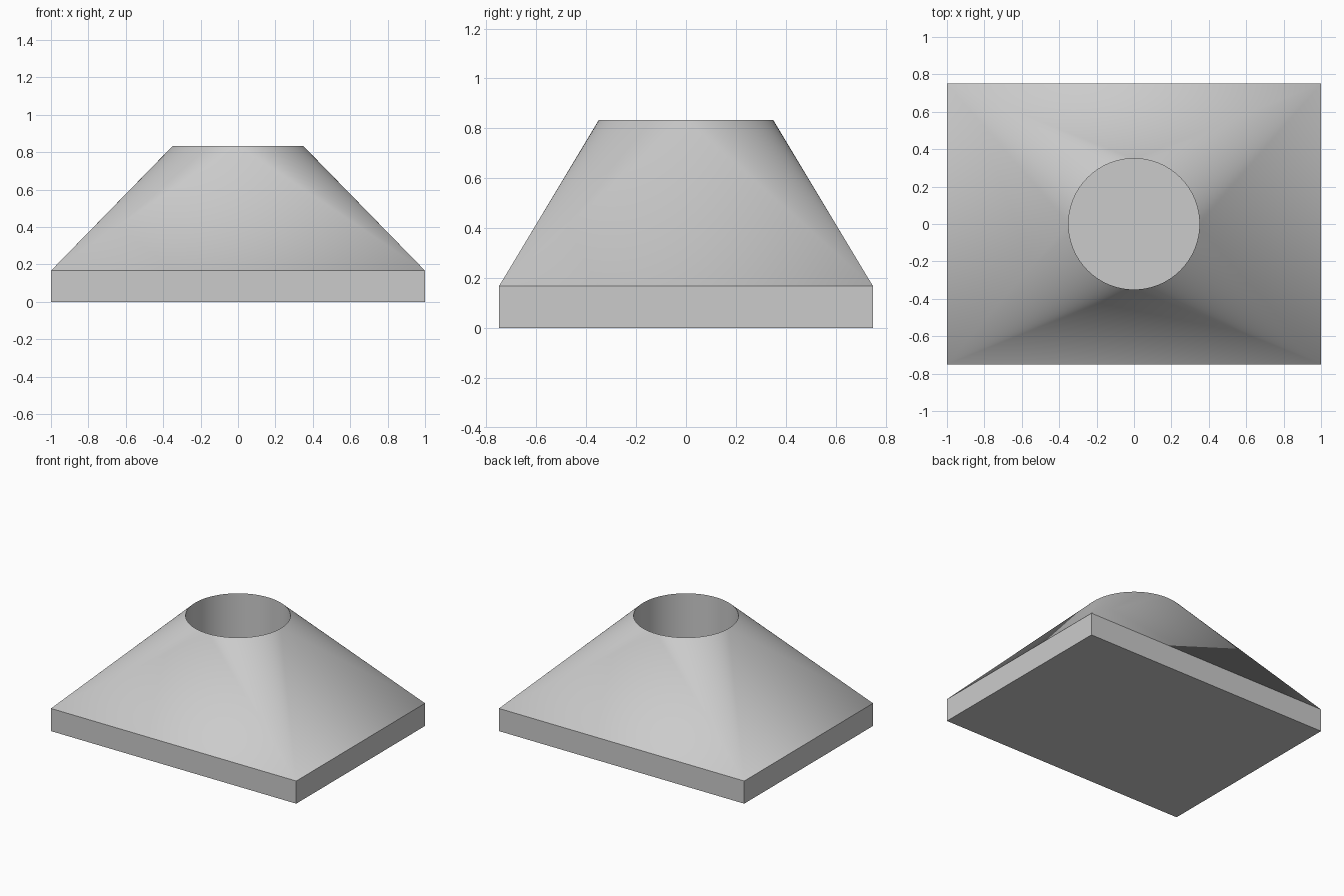
import bpy, bmesh, math

cube = bpy.data.objects.get("Cube")
if cube:
    bpy.data.objects.remove(cube, do_unlink=True)

HALF_X, HALF_Y = 1.0, 0.75
BASE_TOP, TOP = 0.167, 0.833
RADIUS, SIDES = 0.35, 96

grey = bpy.data.materials.new("plain_grey")
grey.use_nodes = True
colour = (0.6, 0.6, 0.6, 1)
grey.diffuse_color = colour
grey.node_tree.nodes["Principled BSDF"].inputs["Base Color"].default_value = colour

bm = bmesh.new()


def rectangle(z):
    signs = ((1, 1), (-1, 1), (-1, -1), (1, -1))
    return [bm.verts.new((sx * HALF_X, sy * HALF_Y, z)) for sx, sy in signs]


def circle(z):
    step = math.tau / SIDES
    return [bm.verts.new((RADIUS * math.cos(i * step), RADIUS * math.sin(i * step), z))
            for i in range(SIDES)]


# Rectangular base plate
foot, shoulder = rectangle(0), rectangle(BASE_TOP)
bm.faces.new(foot[::-1])
for i in range(4):
    j = (i + 1) % 4
    bm.faces.new((foot[i], foot[j], shoulder[j], shoulder[i]))

# Transition from rectangle to round rim: a corner fan, then a flat side
rim, floor = circle(TOP), circle(BASE_TOP)
quarter = SIDES // 4
for q in range(4):
    for i in range(q * quarter, (q + 1) * quarter):
        bm.faces.new((shoulder[q], rim[(i + 1) % SIDES], rim[i]))
    after = (q + 1) % 4
    bm.faces.new((shoulder[q], shoulder[after], rim[after * quarter]))

# Round bore with a flat floor
for i in range(SIDES):
    j = (i + 1) % SIDES
    bm.faces.new((rim[i], rim[j], floor[j], floor[i]))
bm.faces.new(floor)

bmesh.ops.recalc_face_normals(bm, faces=bm.faces)
mesh = bpy.data.meshes.new("square_to_round_base")
bm.to_mesh(mesh)
bm.free()
mesh.materials.append(grey)

base = bpy.data.objects.new("square_to_round_base", mesh)
bpy.context.collection.objects.link(base)
bpy.context.view_layer.objects.active = base
base.select_set(True)
bpy.ops.object.shade_smooth_by_angle(angle=math.radians(30))
